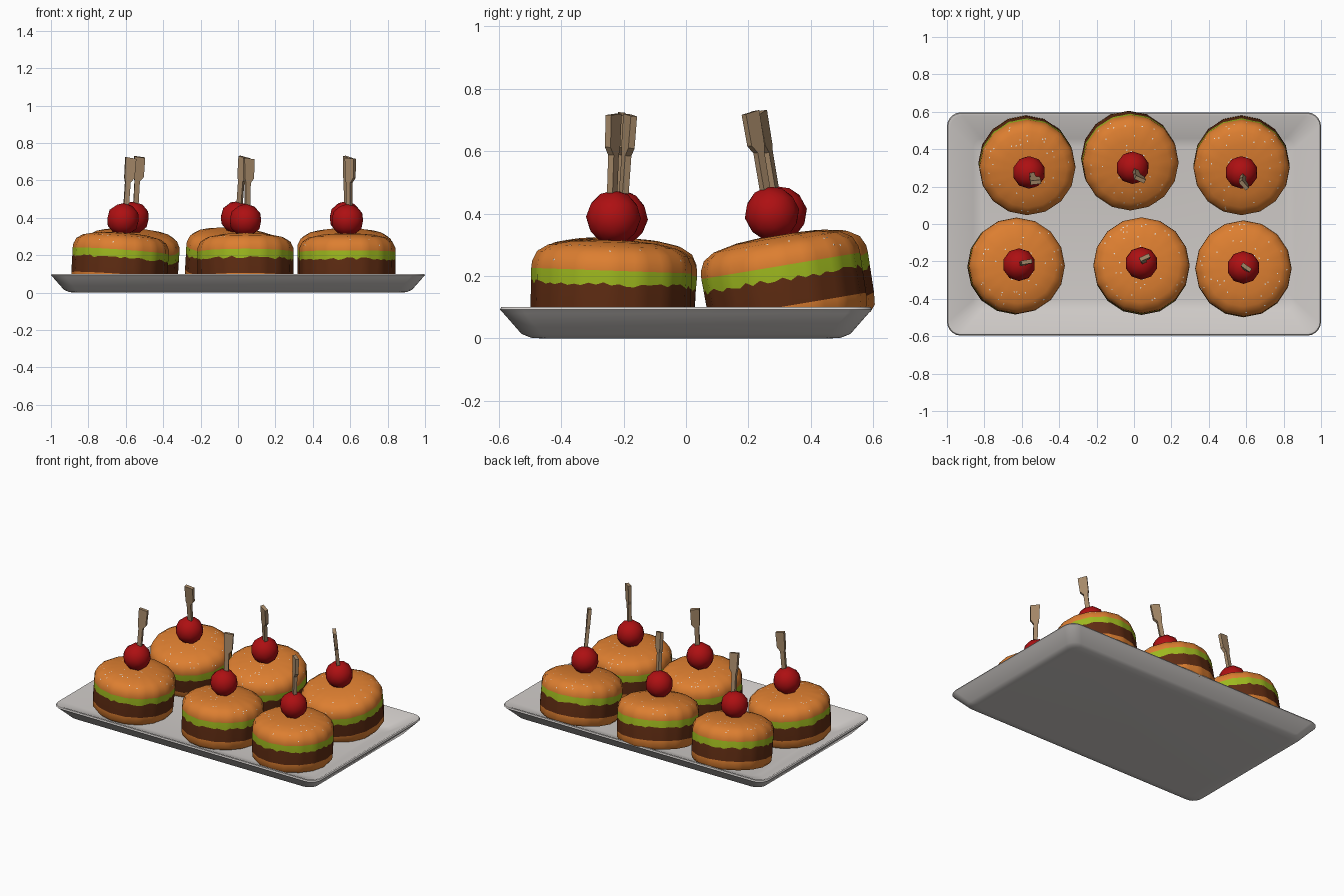
import bpy, bmesh, math, random
from mathutils import Matrix, Vector, Euler

if "Cube" in bpy.data.objects:
    bpy.data.objects.remove(bpy.data.objects["Cube"])

random.seed(4)
SIDES, SUB = 16, 4


def material(name, rgb):
    m = bpy.data.materials.new(name)
    m.diffuse_color = (*rgb, 1)
    m.use_nodes = True
    m.node_tree.nodes["Principled BSDF"].inputs["Base Color"].default_value = m.diffuse_color
    return m


CERAMIC = material("white ceramic", (0.63, 0.60, 0.58))
BREAD = material("golden bread", (0.72, 0.21, 0.03))
MEAT = material("brown meat", (0.115, 0.025, 0.006))
GREEN = material("lettuce green", (0.34, 0.48, 0.013))
RED = material("tomato red", (0.42, 0.005, 0.006))
WOOD = material("pale wood", (0.38, 0.25, 0.14))
SEED = material("seed white", (0.75, 0.74, 0.70))


def finish(bm, name, mats, matrix=None, smooth=None):
    """Turn a bmesh into a named object; smooth is the sharp-edge angle in degrees."""
    bmesh.ops.remove_doubles(bm, verts=bm.verts, dist=1e-5)
    bmesh.ops.recalc_face_normals(bm, faces=bm.faces)
    me = bpy.data.meshes.new(name)
    if smooth:
        for f in bm.faces:
            f.smooth = True
    bm.to_mesh(me)
    bm.free()
    if smooth:
        me.set_sharp_from_angle(angle=math.radians(smooth))
    for m in mats:
        me.materials.append(m)
    ob = bpy.data.objects.new(name, me)
    bpy.context.collection.objects.link(ob)
    if matrix:
        ob.matrix_world = matrix
    return ob


def bridge(bm, rings, mats=None):
    """Join successive closed rings of points with faces."""
    rows = [[bm.verts.new(p) for p in ring] for ring in rings]
    n = len(rows[0])
    for k in range(len(rows) - 1):
        for i in range(n):
            j = (i + 1) % n
            f = bm.faces.new((rows[k][i], rows[k][j], rows[k + 1][j], rows[k + 1][i]))
            if mats:
                f.material_index = mats[k]
    return rows


# Plate: rounded rectangles stacked into a shallow tray
def rounded_rect(inset, z, r):
    hx, hy = 1.0 - inset, 0.597 - inset
    pts = []
    for q, (sx, sy) in enumerate(((1, 1), (-1, 1), (-1, -1), (1, -1))):
        for s in range(6):
            a = math.pi / 2 * (q + s / 5)
            pts.append((sx * (hx - r) + r * math.cos(a), sy * (hy - r) + r * math.sin(a), z))
    return pts


bm = bmesh.new()
plate_rows = bridge(bm, [rounded_rect(*p) for p in (
    (0.13, 0.0, 0.05), (0.10, 0.002, 0.06), (0.07, 0.014, 0.065), (0.012, 0.08, 0.07),
    (0.0, 0.092, 0.075), (0.005, 0.10, 0.072), (0.018, 0.10, 0.065),
    (0.14, 0.034, 0.05), (0.18, 0.025, 0.05))])
bm.faces.new(plate_rows[0])
bm.faces.new(plate_rows[-1])
finish(bm, "plate", [CERAMIC], smooth=40)


# Burger body: sixteen-sided lathe, coloured by layer
def polygon_point(r, a, z):
    step = 2 * math.pi / SIDES
    rr = r * math.cos(step / 2) / math.cos(a % step - step / 2)
    return Vector((rr * math.cos(a), rr * math.sin(a), z))


def layer_ring(r, z, jitter=0):
    n = SIDES * SUB
    return [polygon_point(r, 2 * math.pi * i / n, z + random.uniform(-jitter, jitter))
            for i in range(n)]


DOME = [(0.258, 0.19), (0.256, 0.213), (0.241, 0.245), (0.206, 0.267),
        (0.14, 0.281), (0.07, 0.287), (0.0, 0.288)]
LAYERS = [(0, 0), (0.235, 0), (0.252, 0.02), (0.256, 0.06), (0.257, 0.146)] + DOME
LAYER_MATS = [0, 0, 0, 1, 2] + [0] * 6


def burger_body(matrix):
    bm = bmesh.new()
    bridge(bm, [layer_ring(r, z, 0.008 if z == 0.146 else 0) for r, z in LAYERS], LAYER_MATS)
    finish(bm, "burger", [BREAD, MEAT, GREEN], matrix, smooth=35)


# Sesame seeds: tiny flat flecks lying on the dome
def seeds(matrix):
    bm = bmesh.new()
    for _ in range(42):
        k = random.choice((1, 2, 2, 3, 3, 4))
        t, a = random.random(), random.uniform(0, 2 * math.pi)
        (r0, z0), (r1, z1) = DOME[k], DOME[k + 1]
        p = polygon_point(r0 + (r1 - r0) * t, a, z0 + (z1 - z0) * t)
        normal = Vector((math.cos(a) * (z1 - z0), math.sin(a) * (z1 - z0), r0 - r1)).normalized()
        place = Matrix.Translation(p + normal * 0.002) @ normal.to_track_quat('Z', 'Y').to_matrix().to_4x4()
        bmesh.ops.create_circle(bm, cap_ends=True, segments=5, radius=0.0042, matrix=place)
    finish(bm, "sesame_seeds", [SEED], matrix)


# Cherry tomato on top
def tomato(matrix):
    bm = bmesh.new()
    bmesh.ops.create_icosphere(bm, subdivisions=2, radius=0.088,
                               matrix=Matrix.Translation((0, 0, 0.36)))
    finish(bm, "cherry_tomato", [RED], matrix, smooth=30)


# Wooden paddle pick
PICK = [(-0.013, 0.25), (0.013, 0.25), (0.014, 0.56), (0.034, 0.585), (0.036, 0.688),
        (-0.022, 0.694), (-0.02, 0.585), (-0.014, 0.56)]


def pick(matrix, yaw):
    bm = bmesh.new()
    rows = bridge(bm, [[(x + 0.012, y, z) for x, z in PICK] for y in (-0.011, 0.011)])
    for row in rows:
        bm.faces.new(row)
    finish(bm, "wooden_pick", [WOOD], matrix @ Matrix.Rotation(math.radians(yaw), 4, 'Z'))


# Six burgers: base position, tilt about x and y, pick yaw (degrees)
for x, y, z, tilt_x, tilt_y, yaw in (
        (-0.64, -0.23, 0.032, -2, 4, 10),
        (0.04, -0.235, 0.027, -4, 0, 25),
        (0.585, -0.245, 0.027, -2, 0, -35),
        (-0.58, 0.335, 0.045, 9.5, 3, 5),
        (-0.032, 0.36, 0.047, 9.5, 4, -25),
        (0.575, 0.335, 0.045, 9.5, 0, -50)):
    m = Matrix.Translation((x, y, z)) @ Euler(
        (math.radians(tilt_x), math.radians(tilt_y), 0)).to_matrix().to_4x4()
    burger_body(m)
    seeds(m)
    tomato(m)
    pick(m, yaw)
